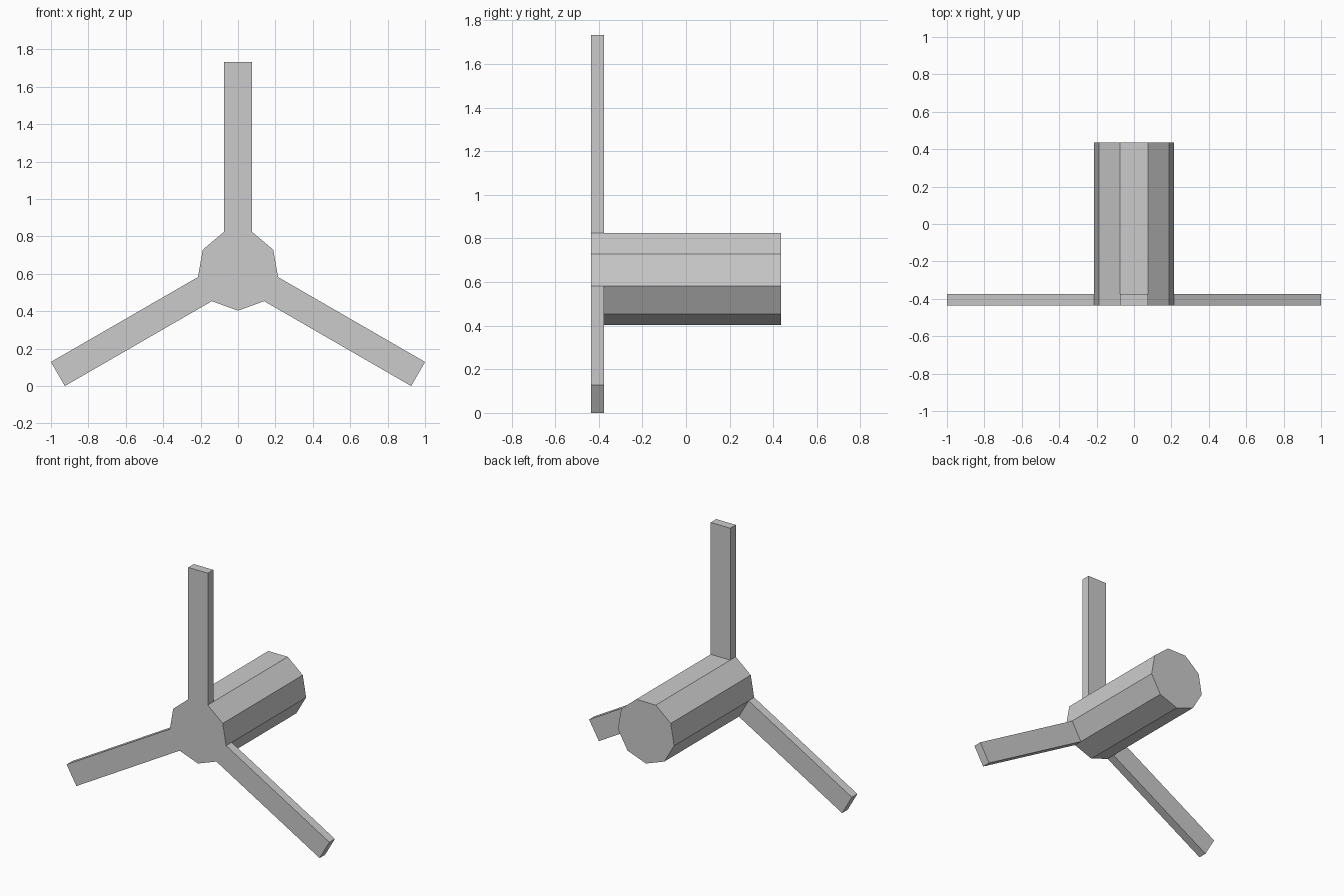
import bpy, bmesh, math
from mathutils import Vector

if "Cube" in bpy.data.objects:
    bpy.data.objects.remove(bpy.data.objects["Cube"])

SIDES, RADIUS, CENTRE_Z = 9, 0.2175, 0.62
FRONT, BLADE_BACK, BACK = -0.435, -0.375, 0.435
TIP = 1.112  # blade tip distance from the hub axis

grey = bpy.data.materials.new("light grey")
grey.diffuse_color = (0.6, 0.6, 0.6, 1)
grey.use_nodes = True
grey.node_tree.nodes["Principled BSDF"].inputs["Base Color"].default_value = grey.diffuse_color

bm = bmesh.new()


def ring(y):
    """Nine-sided ring with one corner pointing straight down."""
    angles = [math.radians(-90 + i * 360 / SIDES) for i in range(SIDES)]
    return [bm.verts.new((RADIUS * math.cos(a), y, CENTRE_Z + RADIUS * math.sin(a)))
            for a in angles]


# Hub: front collar that carries the blades, then the long body
rings = [ring(y) for y in (FRONT, BLADE_BACK, BACK)]
collar = []
for a, b in zip(rings, rings[1:]):
    for i in range(SIDES):
        j = (i + 1) % SIDES
        face = bm.faces.new((a[i], a[j], b[j], b[i]))
        if a is rings[0]:
            collar.append(face)
bm.faces.new(rings[0])
bm.faces.new(rings[-1][::-1])
bmesh.ops.recalc_face_normals(bm, faces=bm.faces)

# Blades: every third collar side pulled outwards (up, lower left, lower right)
apothem = RADIUS * math.cos(math.pi / SIDES)
for face in collar[1::3]:
    move = face.normal.copy() * (TIP - apothem)
    new = bmesh.ops.extrude_discrete_faces(bm, faces=[face])["faces"][0]
    bmesh.ops.translate(bm, verts=new.verts, vec=move)

# Join coplanar faces into clean flat panels
bmesh.ops.remove_doubles(bm, verts=bm.verts, dist=1e-5)
bmesh.ops.dissolve_limit(bm, angle_limit=math.radians(1), verts=bm.verts, edges=bm.edges)
bmesh.ops.recalc_face_normals(bm, faces=bm.faces)

mesh = bpy.data.meshes.new("rotor_hub_and_blades")
bm.to_mesh(mesh)
bm.free()
mesh.materials.append(grey)
rotor = bpy.data.objects.new("rotor_hub_and_blades", mesh)
bpy.context.collection.objects.link(rotor)
